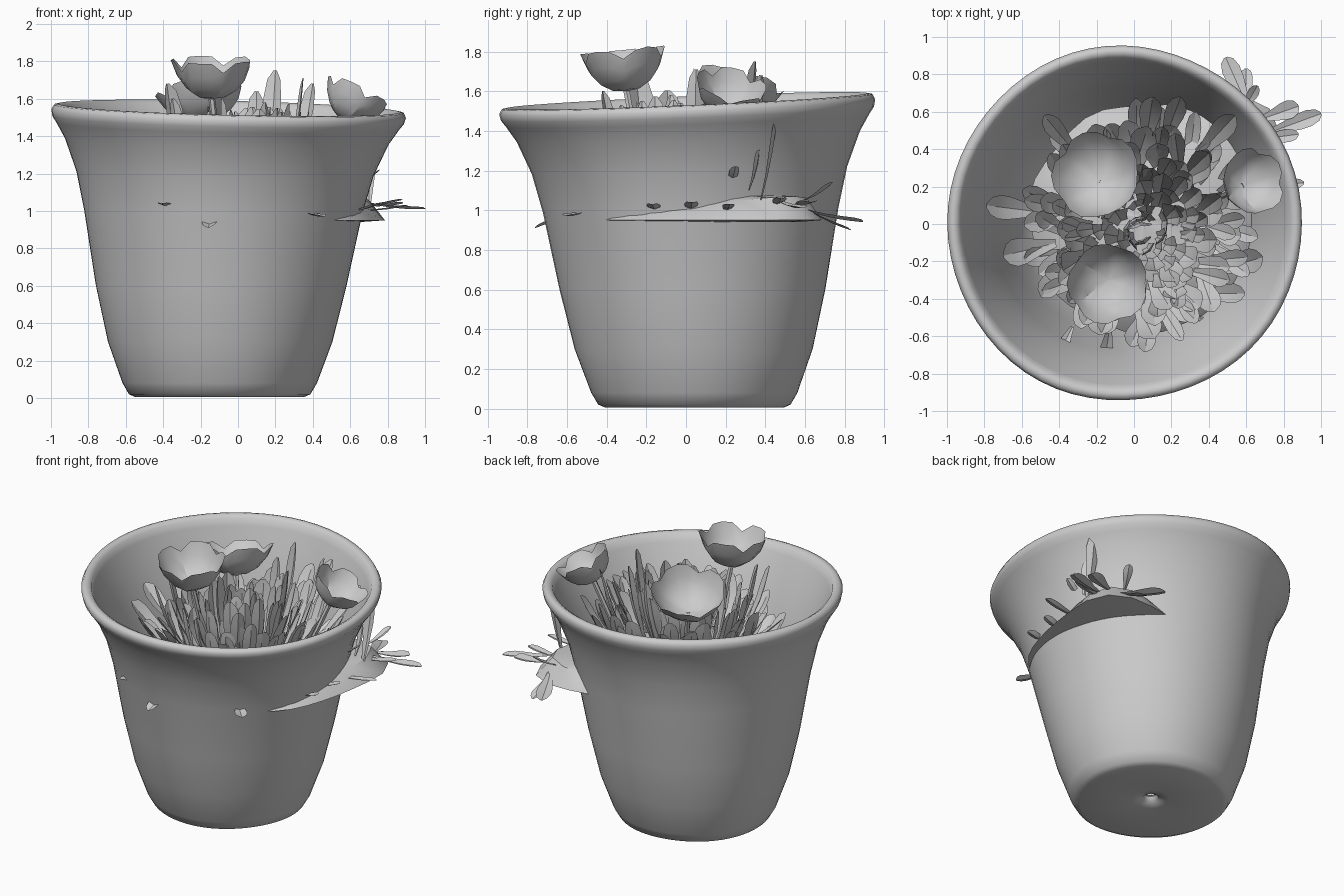
import bpy, math, random
from mathutils import Vector

random.seed(7)


def make_object(name, verts, faces, angle=40):
    me = bpy.data.meshes.new(name)
    me.from_pydata([tuple(v) for v in verts], [], faces)
    me.update()
    ob = bpy.data.objects.new(name, me)
    bpy.context.collection.objects.link(ob)
    bpy.ops.object.select_all(action='DESELECT')
    ob.select_set(True)
    bpy.context.view_layer.objects.active = ob
    bpy.ops.object.shade_smooth_by_angle(angle=math.radians(angle))
    return ob


def ring_faces(rings, n, closed=False):
    faces = []
    for i in range(rings if closed else rings - 1):
        a, b = i * n, ((i + 1) % rings) * n
        for j in range(n):
            k = (j + 1) % n
            faces.append((a + j, a + k, b + k, b + j))
    return faces


# Pot: leaning, slightly wobbly lathe with drain hole, rim lip and inner wall
profile = [(0.035, 0.06), (0.05, 0.03), (0.12, 0.018), (0.45, 0.005), (0.485, 0.02),
           (0.52, 0.08), (0.60, 0.30), (0.67, 0.60), (0.745, 1.00), (0.795, 1.20),
           (0.865, 1.37), (0.915, 1.45), (0.94, 1.485), (0.948, 1.52), (0.935, 1.545),
           (0.91, 1.55), (0.885, 1.535), (0.865, 1.49), (0.82, 1.38), (0.75, 1.20),
           (0.695, 1.00), (0.61, 0.60), (0.53, 0.30), (0.44, 0.12), (0.36, 0.08), (0.05, 0.08)]
N = 64
verts = []
for r, z in profile:
    t = z / 1.55
    cx, cy = -0.10 + 0.05 * t ** 2, 0.045 - 0.045 * t ** 2
    for j in range(N):
        a = math.tau * j / N
        rr = r * (1 + 0.005 * math.sin(3 * a + 2 * t) + 0.004 * math.cos(5 * a + 4 * t))
        x, y = cx + rr * math.cos(a), cy + rr * math.sin(a)
        verts.append((x, y, z + t * t * (-0.025 * x + 0.042 * y)))
make_object("pot", verts, ring_faces(len(profile), N, True), 60)

# Soil cushion: low dome that breaks through the pot wall at the back right
S = 36
verts = []
for f, h in ((0.02, 1.13), (0.35, 1.12), (0.65, 1.08), (0.88, 1.02), (1.0, 0.95), (0.8, 0.94), (0.02, 0.94)):
    for j in range(S):
        a = math.tau * j / S
        d = math.degrees(a)
        d = d - 360 if d > 180 else d
        bump = math.exp(-((d - 40) / 22) ** 2)
        side = math.exp(-((d + 5) / 35) ** 2)
        r = f * (0.61 + 0.27 * bump + 0.07 * side + 0.012 * math.sin(7 * a))
        z = h + 0.05 * bump * (0.8 < f < 1) + random.uniform(-0.008, 0.008) * (h > 0.95)
        verts.append((0.05 + r * math.cos(a), 0.03 + 0.02 * bump + r * math.sin(a), z))
make_object("soil_cushion", verts, ring_faces(7, S))

# Leaves: tongue-shaped folded blades
leaf_v, leaf_f = [], []


def leaf(base, tip, width, bow=0.03):
    base, tip = Vector(base), Vector(tip)
    d = tip - base
    side = Vector((-d.y, d.x, 0))
    side = side.normalized() if side.length > 1e-4 else Vector((1, 0, 0))
    nrm = d.cross(side).normalized()
    if nrm.z < 0:
        nrm.negate()
    start = len(leaf_v)
    shape = ((0, 0.3), (0.3, 0.6), (0.6, 0.95), (0.78, 1.0), (0.93, 0.72), (1, 0.2))
    for t, w in shape:
        c = base + d * t - nrm * bow * math.sin(math.pi * t)
        half = side * (width * w / 2)
        lift = nrm * width * 0.16 * w
        leaf_v.extend((c - half + lift, c, c + half + lift))
    for i in range(len(shape) - 1):
        for j in range(2):
            a = start + 3 * i + j
            leaf_f.append((a, a + 1, a + 4, a + 3))


# Main tuft
COUNT = 165
for i in range(COUNT):
    a = i * 2.39996 + random.uniform(-0.2, 0.2)
    rt = 0.68 * ((i + 1) / COUNT) ** 0.55 + random.uniform(-0.05, 0.02)
    rb = rt * random.uniform(0.45, 0.72)
    zt = 1.53 - 0.25 * (rt / 0.68) ** 2 + random.uniform(-0.16, 0.09)
    b = a + random.uniform(-0.3, 0.3)
    leaf((0.04 + rb * math.cos(b), -0.03 + rb * math.sin(b), 1.04),
         (0.04 + rt * math.cos(a), -0.01 + rt * math.sin(a), zt),
         random.uniform(0.08, 0.14))

# Tall leaves seen over the rim
for x, y, z, w in ((0.20, 0.35, 1.75, 0.11), (0.35, 0.05, 1.71, 0.09), (0.25, 0.68, 1.52, 0.11),
                   (-0.38, -0.25, 1.68, 0.16), (0.10, 0.30, 1.64, 0.10), (0.40, 0.38, 1.68, 0.11),
                   (-0.79, 0.10, 1.30, 0.13), (-0.70, -0.17, 1.30, 0.15), (-0.35, -0.42, 1.60, 0.09),
                   (0.54, 0.58, 1.45, 0.12), (-0.48, 0.58, 1.40, 0.10), (0.10, 0.68, 1.45, 0.12)):
    leaf((x * 0.6, y * 0.6, 1.08), (x, y, z), w)
# Leaves poking outside the pot
for b, t, w in (((0.70, 0.38, 1.05), (0.71, 0.46, 1.47), 0.09),
                ((0.68, 0.32, 1.10), (0.70, 0.37, 1.31), 0.06),
                ((0.62, 0.60, 1.00), (0.49, 0.89, 0.94), 0.10),
                ((0.60, 0.62, 1.00), (0.60, 0.83, 0.90), 0.07),
                ((0.70, 0.48, 1.04), (1.00, 0.59, 1.01), 0.09),
                ((0.68, 0.56, 1.03), (0.88, 0.63, 1.04), 0.10),
                ((0.65, 0.45, 1.03), (0.88, 0.48, 1.06), 0.07),
                ((0.62, 0.20, 1.00), (0.91, 0.22, 1.03), 0.06),
                ((0.60, 0.02, 1.00), (0.76, 0.03, 1.04), 0.07),
                ((0.58, -0.15, 1.00), (0.73, -0.17, 1.03), 0.07),
                ((0.60, 0.22, 1.12), (0.76, 0.25, 1.22), 0.05),
                ((0.58, 0.60, 1.05), (0.66, 0.74, 1.14), 0.06),
                ((0.35, -0.50, 1.00), (0.46, -0.61, 0.97), 0.08),
                ((-0.33, -0.55, 1.02), (-0.41, -0.71, 1.04), 0.07),
                ((-0.13, -0.55, 1.02), (-0.16, -0.76, 0.91), 0.08)):
    leaf(b, t, w, 0.01)
make_object("leaves", leaf_v, leaf_f, 30)


# Flowers: ragged lobed cups on stalks
def flower(name, base, radius, height, tilt, root):
    rot = Vector((0, 0, 1)).rotation_difference(Vector(tilt)).to_matrix()
    n = 20
    v = []
    for r, h in ((0.02, 0), (0.35, 0.05), (0.66, 0.27), (0.88, 0.6), (1.0, 1.0)):
        for j in range(n):
            a = math.tau * j / n
            lobe = abs(math.sin(2.5 * a))
            s = r * radius * (1 + 0.10 * h * lobe)
            p = Vector((math.cos(a) * s, math.sin(a) * s,
                        height * h * (0.78 + 0.25 * lobe + 0.04 * math.sin(3 * j))))
            v.append(Vector(base) + rot @ p)
    make_object(name, v, ring_faces(5, n) + [tuple(range(n))[::-1]], 30)
    # Stalk
    sv = [Vector(p) + Vector((0.018 * math.cos(k * math.tau / 6), 0.018 * math.sin(k * math.tau / 6), 0))
          for p in (root, base) for k in range(6)]
    make_object(name + "_stalk", sv, ring_faces(2, 6))


flower("flower_front", (-0.14, -0.30, 1.60), 0.20, 0.21, (0.0, -0.1, 1), (-0.08, -0.2, 1.08))
flower("flower_back", (-0.17, 0.22, 1.48), 0.22, 0.19, (-0.2, 0.25, 1), (-0.08, 0.12, 1.08))
flower("flower_right", (0.57, 0.20, 1.49), 0.165, 0.17, (0.5, 0.2, 1), (0.40, 0.12, 1.05))
